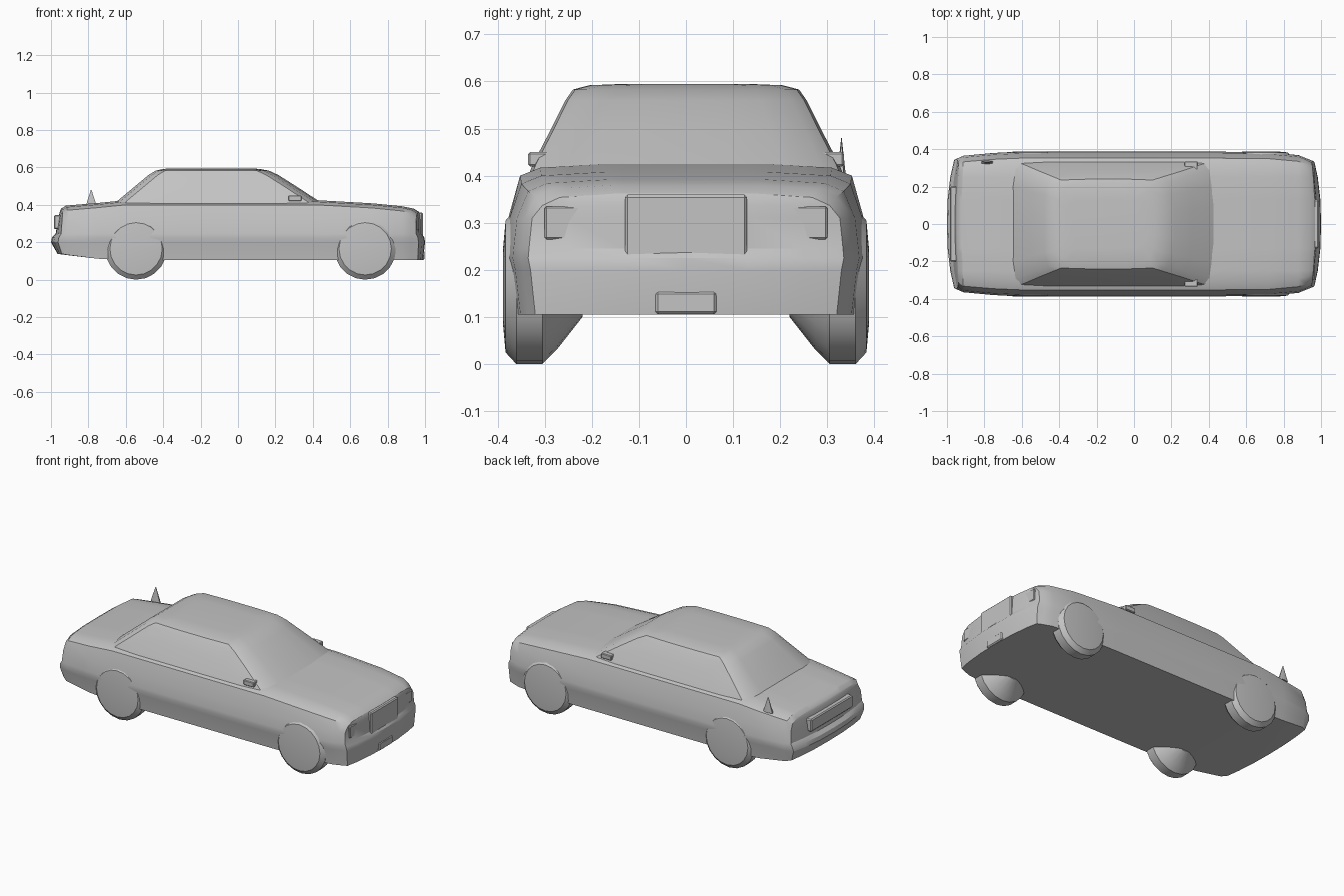
import bpy
import bmesh
from mathutils import Vector

cube = bpy.data.objects.get("Cube")
if cube:
    bpy.data.objects.remove(cube, do_unlink=True)

grey = bpy.data.materials.new("plain grey")
grey.use_nodes = True
COLOUR = (0.55, 0.55, 0.55, 1)
grey.diffuse_color = COLOUR
grey.node_tree.nodes["Principled BSDF"].inputs["Base Color"].default_value = COLOUR


def finish(name, bm, angle=0.5):
    bmesh.ops.recalc_face_normals(bm, faces=bm.faces[:])
    mesh = bpy.data.meshes.new(name)
    bm.to_mesh(mesh)
    bm.free()
    mesh.materials.append(grey)
    obj = bpy.data.objects.new(name, mesh)
    bpy.context.collection.objects.link(obj)
    bpy.ops.object.select_all(action='DESELECT')
    obj.select_set(True)
    bpy.context.view_layer.objects.active = obj
    bpy.ops.object.shade_smooth_by_angle(angle=angle)
    return obj


def loft(rings, strip_caps=False):
    """Skin closed rings; caps are either one face or mirrored strips."""
    bm = bmesh.new()
    loops = [[bm.verts.new(p) for p in ring] for ring in rings]
    n = len(loops[0])
    for a, b in zip(loops, loops[1:]):
        for i in range(n):
            j = (i + 1) % n
            bm.faces.new((a[i], a[j], b[j], b[i]))
    for end in (loops[0], loops[-1]):
        if strip_caps:
            for i in range(n // 2 - 1):
                bm.faces.new((end[i], end[i + 1], end[n - 2 - i], end[n - 1 - i]))
        else:
            bm.faces.new(end)
    return bm


def box(name, low, high, bevel=0.006):
    bm = bmesh.new()
    bmesh.ops.create_cube(bm, size=1)
    low, high = Vector(low), Vector(high)
    for v in bm.verts:
        v.co = (low + high) / 2 + v.co * (high - low)
    bmesh.ops.bevel(bm, geom=bm.edges[:], offset=bevel, segments=1, affect='EDGES')
    return finish(name, bm)


# Body shell: stations of x, half width, top height, floor height
stations = [
    (-0.96, 0.345, 0.38, 0.138), (-0.92, 0.365, 0.396, 0.132),
    (-0.75, 0.38, 0.41, 0.112), (-0.6, 0.387, 0.425, 0.105),
    (-0.2, 0.387, 0.425, 0.105), (0.42, 0.387, 0.425, 0.105),
    (0.72, 0.384, 0.408, 0.105), (0.88, 0.368, 0.392, 0.105),
    (0.94, 0.35, 0.38, 0.105), (0.97, 0.335, 0.362, 0.105)]
# End faces lean with height: x at each level from floor to top
REAR = (-0.965, -1.0, -0.995, -0.975, -0.965, -0.955, -0.95, -0.945)
FRONT = (0.99, 1.0, 0.997, 0.982, 0.978, 0.976, 0.972, 0.968)


def body_ring(index):
    x, w, top, floor = stations[index]
    levels = [(0.955, floor), (0.985, 0.2), (1, 0.225), (0.995, 0.245),
              (0.975, 0.31), (0.91, top - 0.025), (0.8, top - 0.008), (0.45, top)]
    xs = [x] * len(levels)
    if index == 0:
        xs = REAR
    elif index == len(stations) - 1:
        xs = FRONT
    half = [(xs[i], w * k, z) for i, (k, z) in enumerate(levels)]
    return half + [(px, -py, pz) for px, py, pz in reversed(half)]


bm = loft([body_ring(i) for i in range(len(stations))], strip_caps=True)
for cut in (-0.25, -0.13, 0, 0.13, 0.25):
    bmesh.ops.bisect_plane(bm, geom=bm.verts[:] + bm.edges[:] + bm.faces[:],
                           plane_co=(0, cut, 0), plane_no=(0, 1, 0))
# Bow both ends in plan
for v in bm.verts:
    if abs(v.co.x) > 0.9:
        t = (abs(v.co.x) - 0.9) / 0.1
        v.co.x -= (1 if v.co.x > 0 else -1) * 0.035 * t * (abs(v.co.y) / 0.33) ** 2.5
finish("body_shell", bm)

# Cabin: levels of height, rear x, front x, half width
cabin_levels = [
    (0.38, -0.69, 0.49, 0.343), (0.425, -0.64, 0.425, 0.325),
    (0.5, -0.55, 0.31, 0.286), (0.56, -0.478, 0.215, 0.256),
    (0.583, -0.44, 0.165, 0.24), (0.592, -0.4, 0.115, 0.205),
    (0.595, -0.36, 0.07, 0.13)]


def cabin_ring(z, rear, front, w):
    half = [(front, 0.3 * w), (front - 0.012, 0.62 * w), (front - 0.032, 0.88 * w),
            (front - 0.065, 0.98 * w), (front - 0.2, w), (rear + 0.2, w),
            (rear + 0.05, 0.98 * w), (rear + 0.018, 0.88 * w), (rear, 0.6 * w)]
    return [(x, y, z) for x, y in half] + [(x, -y, z) for x, y in reversed(half)]


finish("cabin", loft([cabin_ring(*level) for level in cabin_levels]))

# Wheels: axial position and radius from inner hub to outer face
wheel_profile = [(0.22, 0.065), (0.275, 0.135), (0.305, 0.165),
                 (0.36, 0.165), (0.383, 0.14), (0.388, 0.085)]
for end, axle in (("rear", -0.545), ("front", 0.68)):
    for side, sign in (("left", 1), ("right", -1)):
        bm = bmesh.new()
        rings = []
        for y, r in wheel_profile:
            made = bmesh.ops.create_circle(bm, segments=20, radius=r)
            for v in made["verts"]:
                v.co = (axle + v.co.x, sign * y, 0.165 + v.co.y)
            rings.append([v.co.copy() for v in made["verts"]])
        bm.free()
        finish(f"{end}_{side}_wheel", loft(rings))

# Front details
box("grille", (0.93, -0.13, 0.215), (0.988, 0.13, 0.36))
box("front_plate", (0.96, -0.065, 0.106), (0.998, 0.065, 0.155))
box("rear_panel", (-0.984, -0.2, 0.27), (-0.94, 0.2, 0.345))

# Paired details
for side, sign in (("left", 1), ("right", -1)):
    def pair(name, x, y, z):
        ys = sorted((sign * y[0], sign * y[1]))
        box(f"{side}_{name}", (x[0], ys[0], z[0]), (x[1], ys[1], z[1]), 0.004)

    pair("headlamp", (0.93, 0.965), (0.165, 0.3), (0.265, 0.335))
    pair("door_mirror", (0.27, 0.34), (0.27, 0.335), (0.42, 0.45))

# Thin aerial fin on the left of the rear deck
bm = bmesh.new()
bmesh.ops.create_cone(bm, segments=6, radius1=0.035, radius2=0.002, depth=0.09, cap_ends=True)
for v in bm.verts:
    v.co = (v.co.x - 0.785, v.co.y * 0.3 + 0.33, v.co.z + 0.435)
finish("aerial_fin", bm)
